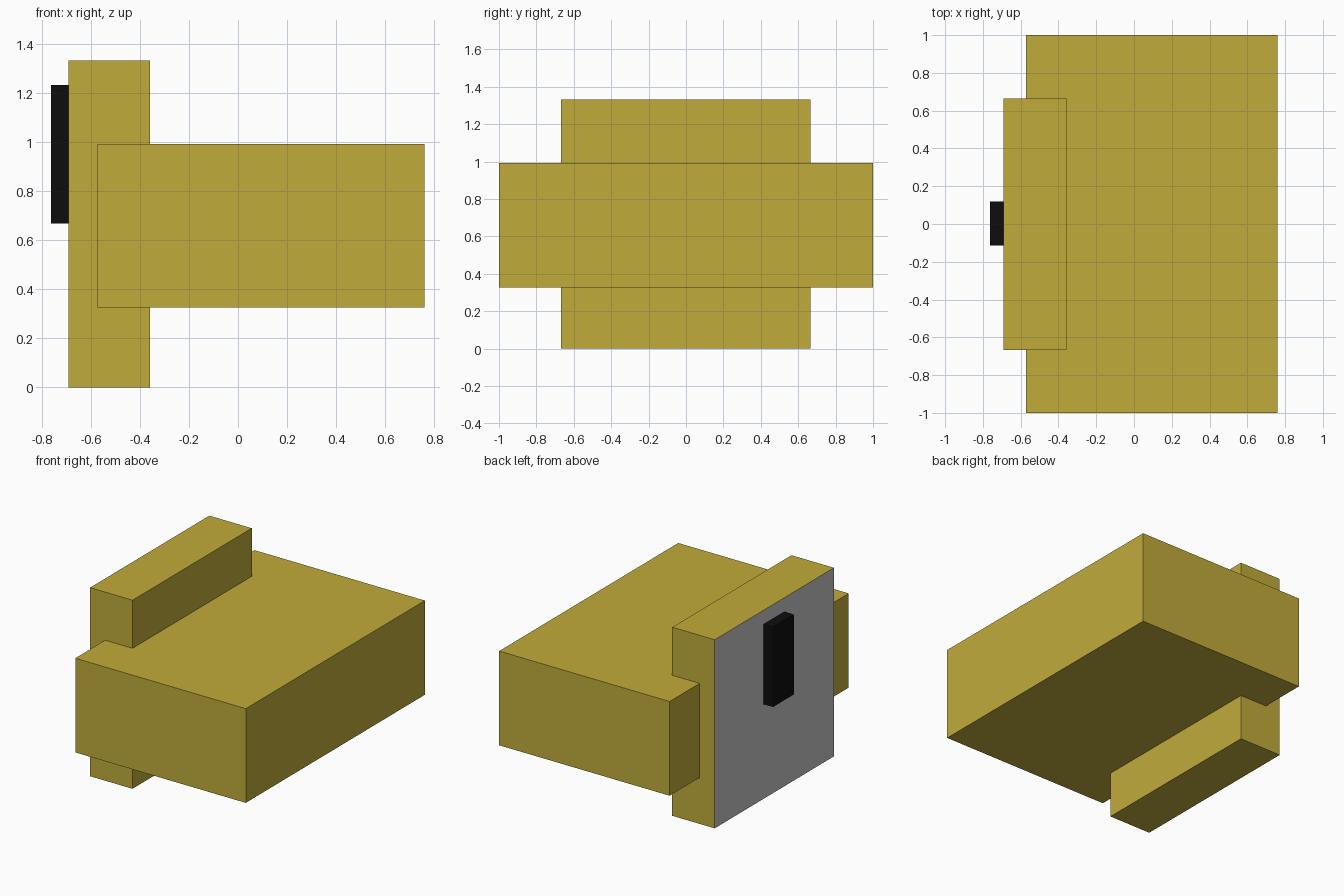
import bpy
import bmesh
from mathutils import Matrix, Vector

cube = bpy.data.objects.get("Cube")
if cube:
    bpy.data.objects.remove(cube, do_unlink=True)


def make_material(name, rgb):
    mat = bpy.data.materials.new(name)
    mat.use_nodes = True
    color = (*rgb, 1.0)
    mat.diffuse_color = color
    mat.node_tree.nodes["Principled BSDF"].inputs["Base Color"].default_value = color
    return mat


def box(name, low, high, *mats):
    """Flat-shaded box between two corners."""
    low, high = Vector(low), Vector(high)
    bm = bmesh.new()
    matrix = Matrix.Translation((low + high) / 2) @ Matrix.Diagonal((*(high - low), 1.0))
    bmesh.ops.create_cube(bm, size=1.0, matrix=matrix)
    mesh = bpy.data.meshes.new(name)
    bm.to_mesh(mesh)
    bm.free()
    for mat in mats:
        mesh.materials.append(mat)
    obj = bpy.data.objects.new(name, mesh)
    bpy.context.collection.objects.link(obj)
    return obj


yellow = make_material("mustard yellow", (0.533, 0.407, 0.042))
grey = make_material("light grey", (0.56, 0.56, 0.56))
black = make_material("black", (0.004, 0.004, 0.004))

# Wide main block
box("main_body", (-0.572, -1.0, 0.327), (0.761, 1.0, 0.993), yellow)

# Upright end plate with a grey outer face
plate = box("end_plate", (-0.69, -0.667, 0.0), (-0.358, 0.665, 1.333), yellow, grey)
for face in plate.data.polygons:
    if face.normal.x < -0.9:
        face.material_index = 1

# Black grip on the outer face
box("grip", (-0.763, -0.114, 0.668), (-0.69, 0.118, 1.234), black)
